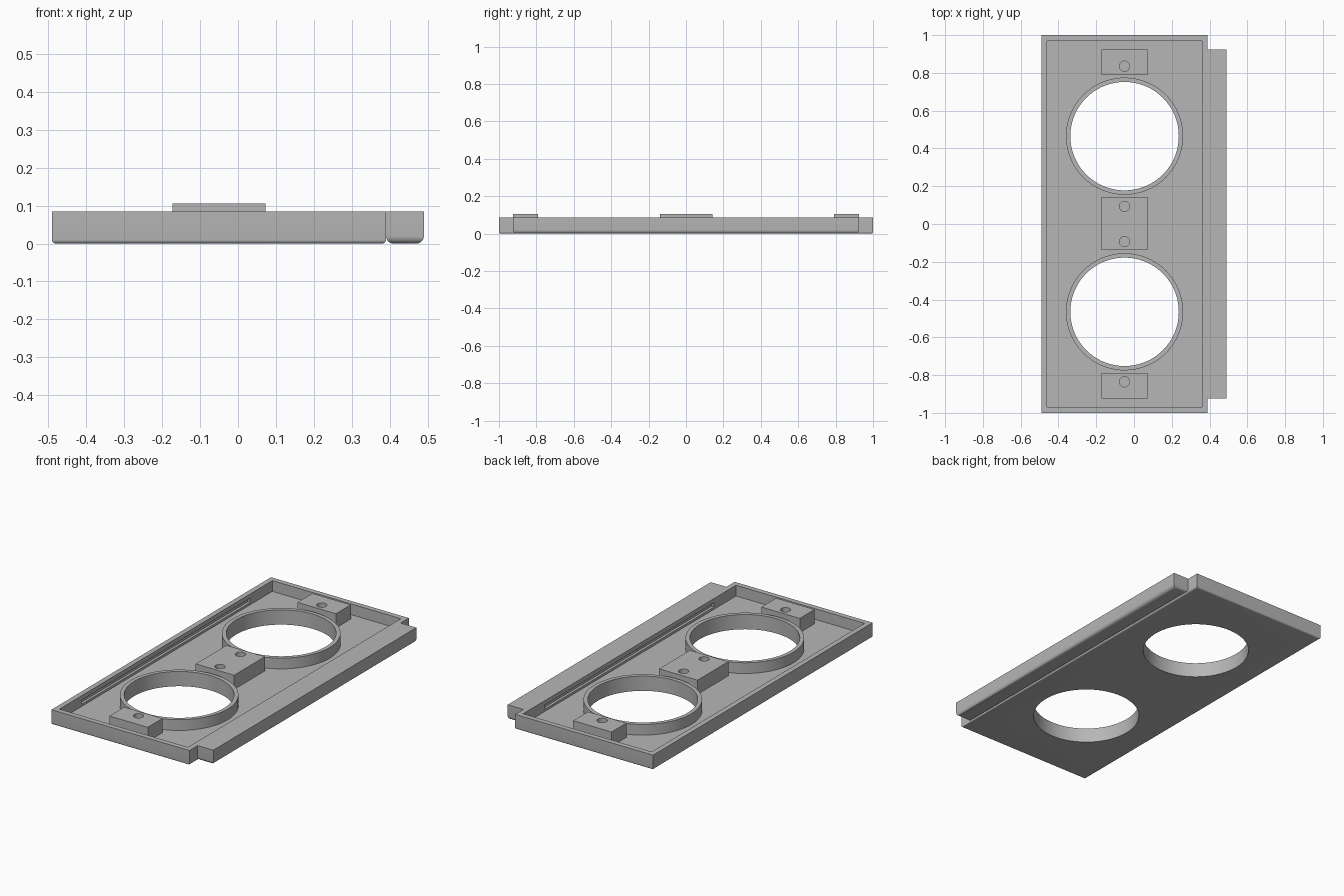
import bpy
import bmesh

cube = bpy.data.objects.get("Cube")
if cube:
    bpy.data.objects.remove(cube, do_unlink=True)

TOP = 0.085
FLOOR = 0.023
CX = -0.05
RING_Y = 0.465
HOLE_R = 0.287

grey = bpy.data.materials.new("plain_grey")
grey.use_nodes = True
grey.diffuse_color = (0.47, 0.47, 0.47, 1)
grey.node_tree.nodes["Principled BSDF"].inputs["Base Color"].default_value = grey.diffuse_color


def finish(name, bm):
    mesh = bpy.data.meshes.new(name)
    bm.to_mesh(mesh)
    bm.free()
    mesh.materials.append(grey)
    obj = bpy.data.objects.new(name, mesh)
    bpy.context.collection.objects.link(obj)
    return obj


def box(name, x, y, z, round_bottom=0):
    bm = bmesh.new()
    bmesh.ops.create_cube(bm, size=1)
    for v in bm.verts:
        for i, (lo, hi) in enumerate((x, y, z)):
            v.co[i] = lo if v.co[i] < 0 else hi
    if round_bottom:
        edges = [e for e in bm.edges if all(v.co.z < z[0] + 1e-5 for v in e.verts)]
        bmesh.ops.bevel(bm, geom=edges, offset=round_bottom, offset_type='OFFSET',
                        segments=6, profile=0.5, affect='EDGES')
    return finish(name, bm)


def cylinder(name, x, y, z, radius, sides=96):
    bm = bmesh.new()
    bmesh.ops.create_cone(bm, cap_ends=True, segments=sides, radius1=radius,
                          radius2=radius, depth=z[1] - z[0])
    bmesh.ops.translate(bm, verts=bm.verts, vec=(x, y, (z[0] + z[1]) / 2))
    return finish(name, bm)


def select(obj):
    bpy.ops.object.select_all(action='DESELECT')
    obj.select_set(True)
    bpy.context.view_layer.objects.active = obj


def cut(obj, cutters):
    for cutter in cutters:
        cutter.hide_render = True
        mod = obj.modifiers.new("cut", 'BOOLEAN')
        mod.operation = 'DIFFERENCE'
        mod.solver = 'EXACT'
        mod.object = cutter
        select(obj)
        bpy.ops.object.modifier_apply(modifier=mod.name)
        bpy.data.objects.remove(cutter, do_unlink=True)


def smooth(obj):
    select(obj)
    bpy.ops.object.shade_smooth_by_angle(angle=0.6)


# Open tray with two round openings and a shallow groove inside each long wall
tray = box("tray", (-0.49, 0.39), (-1, 1), (0, TOP), 0.01)
cut(tray, [
    box("tray_cavity", (-0.46, 0.36), (-0.97, 0.97), (FLOOR, 0.2)),
    box("wall_grooves", (-0.475, 0.375), (-0.77, 0.77), (0.036, 0.06)),
    cylinder("opening_front", CX, -RING_Y, (-0.1, 0.2), HOLE_R),
    cylinder("opening_back", CX, RING_Y, (-0.1, 0.2), HOLE_R),
])
smooth(tray)

# Rounded strip along the left side
strip = box("side_strip", (0.39, 0.49), (-0.925, 0.925), (0, TOP), 0.02)
smooth(strip)

# Raised collars around the openings
for side, label in ((-1, "front"), (1, "back")):
    y = side * RING_Y
    ring = cylinder(label + "_collar", CX, y, (FLOOR, TOP), 0.31)
    cut(ring, [cylinder("collar_bore", CX, y, (-0.1, 0.2), HOLE_R)])
    smooth(ring)

# Mounting blocks with blind screw holes
blocks = (("front_block", -0.925, -0.79, (-0.835,)),
          ("middle_block", -0.138, 0.142, (-0.093, 0.093)),
          ("back_block", 0.79, 0.925, (0.835,)))
for name, y0, y1, holes in blocks:
    block = box(name, (-0.173, 0.072), (y0, y1), (FLOOR - 0.005, 0.105))
    cut(block, [cylinder("screw_hole", CX, y, (FLOOR + 0.005, 0.2), 0.027, 40)
                for y in holes])
    smooth(block)
